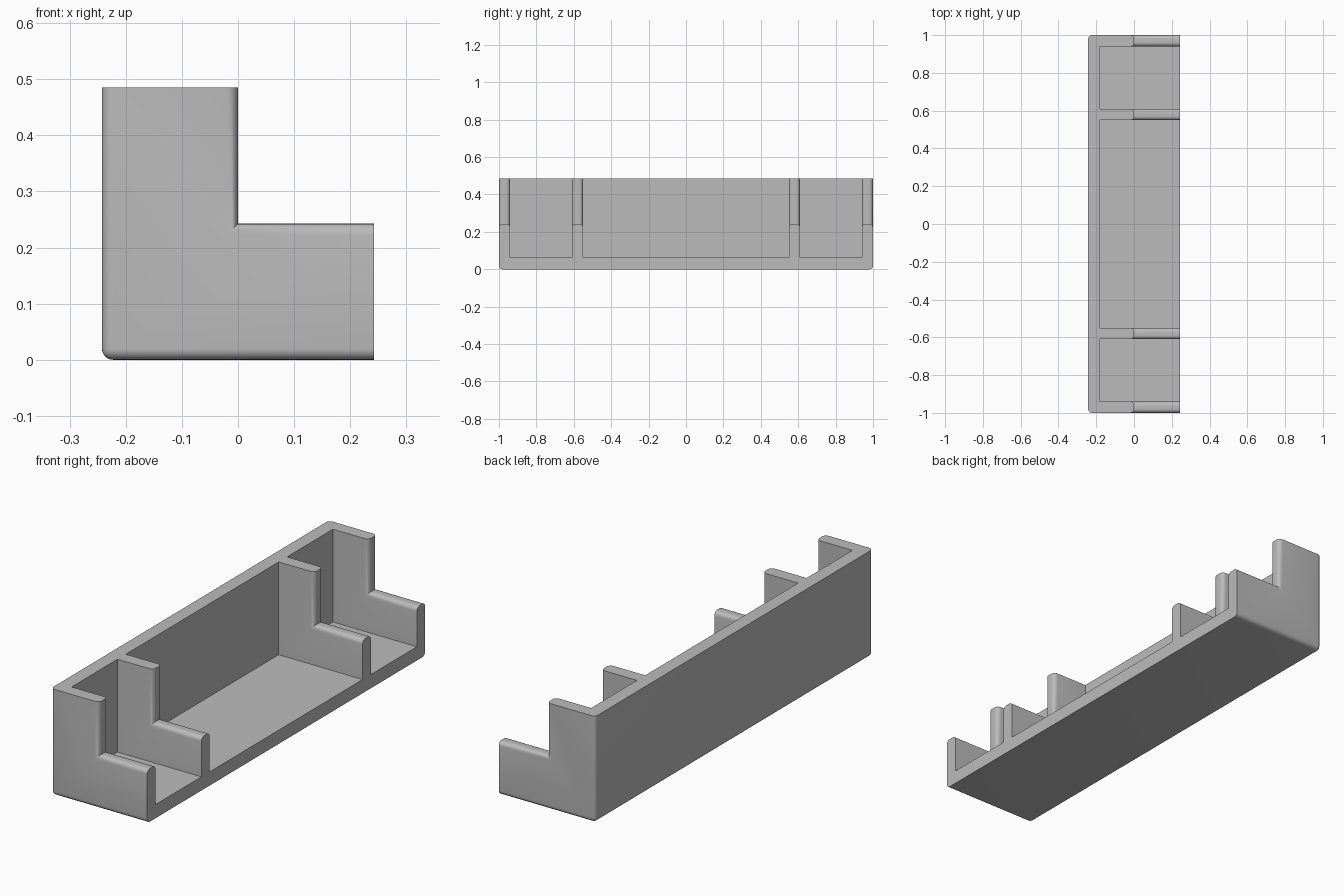
import bpy
import bmesh

cube = bpy.data.objects.get("Cube")
if cube:
    bpy.data.objects.remove(cube, do_unlink=True)

W, H, L = 0.2425, 0.485, 1.0      # half width, height, half length
STEP = H / 2                      # height of the low front part
WALL = 0.0625                     # floor and back thickness
RADIUS = 0.02


def make_object(name, bm):
    mesh = bpy.data.meshes.new(name)
    bmesh.ops.recalc_face_normals(bm, faces=bm.faces)
    bm.to_mesh(mesh)
    bm.free()
    obj = bpy.data.objects.new(name, mesh)
    bpy.context.collection.objects.link(obj)
    return obj


# L-shaped solid running the whole length
bm = bmesh.new()
profile = [(-W, 0), (W, 0), (W, STEP), (0, STEP), (0, H), (-W, H)]
face = bm.faces.new([bm.verts.new((x, -L, z)) for x, z in profile])
ext = bmesh.ops.extrude_face_region(bm, geom=[face])
bmesh.ops.translate(bm, vec=(0, 2 * L, 0),
                    verts=[v for v in ext["geom"] if isinstance(v, bmesh.types.BMVert)])
tray = make_object("divided_tray", bm)

# Three open compartments cut between the partitions
bm = bmesh.new()
for y0, y1 in [(-0.94, -0.61), (-0.55, 0.55), (0.61, 0.94)]:
    box = bmesh.ops.create_cube(bm, size=1)["verts"]
    bmesh.ops.translate(bm, vec=(0.5, 0.5, 0.5), verts=box)
    bmesh.ops.scale(bm, vec=(1, y1 - y0, 1), verts=box)
    bmesh.ops.translate(bm, vec=(-W + WALL, y0, WALL), verts=box)
cutter = make_object("compartment_cutter", bm)
cutter.hide_render = True

mod = tray.modifiers.new("compartments", "BOOLEAN")
mod.operation = "DIFFERENCE"
mod.solver = "EXACT"
mod.object = cutter
bpy.context.view_layer.objects.active = tray
tray.select_set(True)
bpy.ops.object.modifier_apply(modifier=mod.name)
bpy.data.objects.remove(cutter, do_unlink=True)


# Round the outer bottom and rear edges and the stepped partition edges
def is_rounded(edge):
    a, b = (v.co for v in edge.verts)

    def on(axis, value):
        return abs(a[axis] - value) < 1e-4 and abs(b[axis] - value) < 1e-4

    end = on(1, -L) or on(1, L)
    outer = (on(2, 0) and (end or on(0, -W))) or (end and on(0, -W))
    along_y = abs(a.y - b.y) > 1e-4
    stepped = not along_y and ((on(2, STEP) and not on(0, W))
                               or (on(0, 0) and not on(2, H)))
    return outer or stepped


bm = bmesh.new()
bm.from_mesh(tray.data)
bmesh.ops.remove_doubles(bm, verts=bm.verts, dist=1e-5)
bmesh.ops.dissolve_limit(bm, angle_limit=0.01, verts=bm.verts, edges=bm.edges)
bmesh.ops.bevel(bm, geom=[e for e in bm.edges if is_rounded(e)], offset=RADIUS,
                offset_type="OFFSET", segments=6, profile=0.5,
                affect="EDGES", clamp_overlap=True)
bm.to_mesh(tray.data)
bm.free()

# Plain grey material
grey = bpy.data.materials.new("plain_grey")
grey.use_nodes = True
colour = (0.5, 0.5, 0.5, 1)
grey.diffuse_color = colour
grey.node_tree.nodes["Principled BSDF"].inputs["Base Color"].default_value = colour
tray.data.materials.clear()
tray.data.materials.append(grey)
for poly in tray.data.polygons:
    poly.material_index = 0

bpy.ops.object.shade_smooth_by_angle(angle=0.6)
